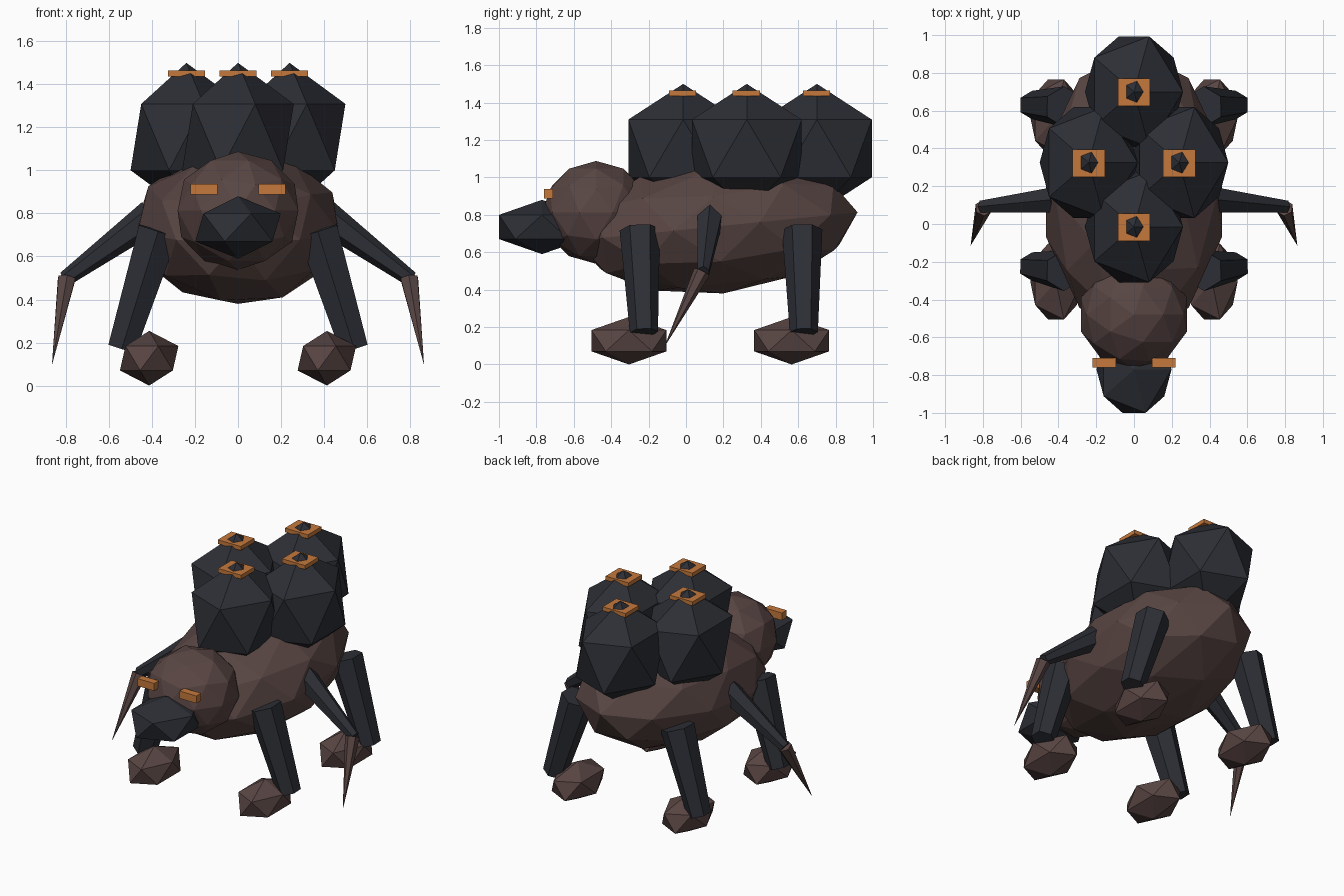
import bpy, bmesh, math
from mathutils import Vector

if "Cube" in bpy.data.objects:
    bpy.data.objects.remove(bpy.data.objects["Cube"])


def material(name, rgb):
    m = bpy.data.materials.new(name)
    m.diffuse_color = (*rgb, 1.0)
    m.use_nodes = True
    m.node_tree.nodes["Principled BSDF"].inputs["Base Color"].default_value = m.diffuse_color
    return m


BROWN = material("hide_brown", (0.098, 0.060, 0.056))
DARK = material("shell_charcoal", (0.026, 0.028, 0.036))
ORANGE = material("vent_orange", (0.56, 0.19, 0.045))


def ball(name, mat, center, radii, detail=1, tilt=0.0):
    """Faceted ellipsoid."""
    bpy.ops.mesh.primitive_ico_sphere_add(
        subdivisions=detail, radius=1, location=center, rotation=(tilt, 0, 0))
    ob = bpy.context.object
    ob.name = name
    ob.scale = radii
    ob.data.materials.append(mat)
    return ob


def box(name, mat, center, size):
    bpy.ops.mesh.primitive_cube_add(size=1, location=center)
    ob = bpy.context.object
    ob.name = name
    ob.scale = size
    ob.data.materials.append(mat)
    return ob


def limb(name, mat, start, end, r0, r1, sides=6, phase=0.0):
    """Tapered prism between two points; r1 = 0 gives a spike."""
    a, b = Vector(start), Vector(end)
    d = (b - a).normalized()
    u = Vector((0, 1, 0))
    u = (u - d * u.dot(d)).normalized()
    v = d.cross(u)
    bm = bmesh.new()

    def ring(c, r):
        return [bm.verts.new(c + r * (math.cos(t) * u + math.sin(t) * v))
                for t in (phase + 2 * math.pi * i / sides for i in range(sides))]

    base = ring(a, r0)
    tip = ring(b, r1) if r1 > 0 else None
    apex = None if tip else bm.verts.new(b)
    bm.faces.new(base)
    if tip:
        bm.faces.new(tip)
    for i in range(sides):
        j = (i + 1) % sides
        bm.faces.new((base[i], base[j], tip[j], tip[i]) if tip
                     else (base[i], base[j], apex))
    bmesh.ops.recalc_face_normals(bm, faces=bm.faces[:])
    me = bpy.data.meshes.new(name)
    bm.to_mesh(me)
    bm.free()
    ob = bpy.data.objects.new(name, me)
    bpy.context.collection.objects.link(ob)
    me.materials.append(mat)
    return ob


# Body, head and snout
ball("body", BROWN, (0, 0.164, 0.738), (0.49, 0.757, 0.36), 2, 0.1)
ball("head", BROWN, (0, -0.48, 0.813), (0.295, 0.29, 0.275), 2)
ball("snout", DARK, (0, -0.77, 0.735), (0.222, 0.27, 0.145))

# Back shells, each with a vent plate around its peak
for i, (x, y) in enumerate([(0, -0.015), (-0.24, 0.325), (0.24, 0.325), (0, 0.70)]):
    ball(f"back_shell_{i + 1}", DARK, (x, y, 1.155), (0.29, 0.345, 0.345))
    box(f"vent_plate_{i + 1}", ORANGE, (x, y - 0.003, 1.45), (0.172, 0.145, 0.027))

for side, s in (("left", -1), ("right", 1)):
    # Eyes
    box(f"eye_{side}", ORANGE, (s * 0.158, -0.735, 0.913), (0.126, 0.05, 0.05))

    # Walking legs and feet
    for end, top_y, low_y, foot_y in (("front", -0.247, -0.225, -0.305),
                                      ("back", 0.621, 0.63, 0.565)):
        limb(f"{end}_leg_{side}", DARK, (s * 0.37, top_y, 0.72),
             (s * 0.54, low_y, 0.172), 0.108, 0.075)
        ball(f"{end}_foot_{side}", BROWN, (s * 0.413, foot_y, 0.127),
             (0.152, 0.236, 0.127))

    # Side arms with pointed claws
    limb(f"arm_{side}", DARK, (s * 0.40, 0.128, 0.79), (s * 0.805, 0.092, 0.495),
         0.078, 0.036, phase=math.pi / 6)
    limb(f"claw_{side}", BROWN, (s * 0.797, 0.085, 0.495), (s * 0.865, -0.115, 0.095),
         0.046, 0.0)
